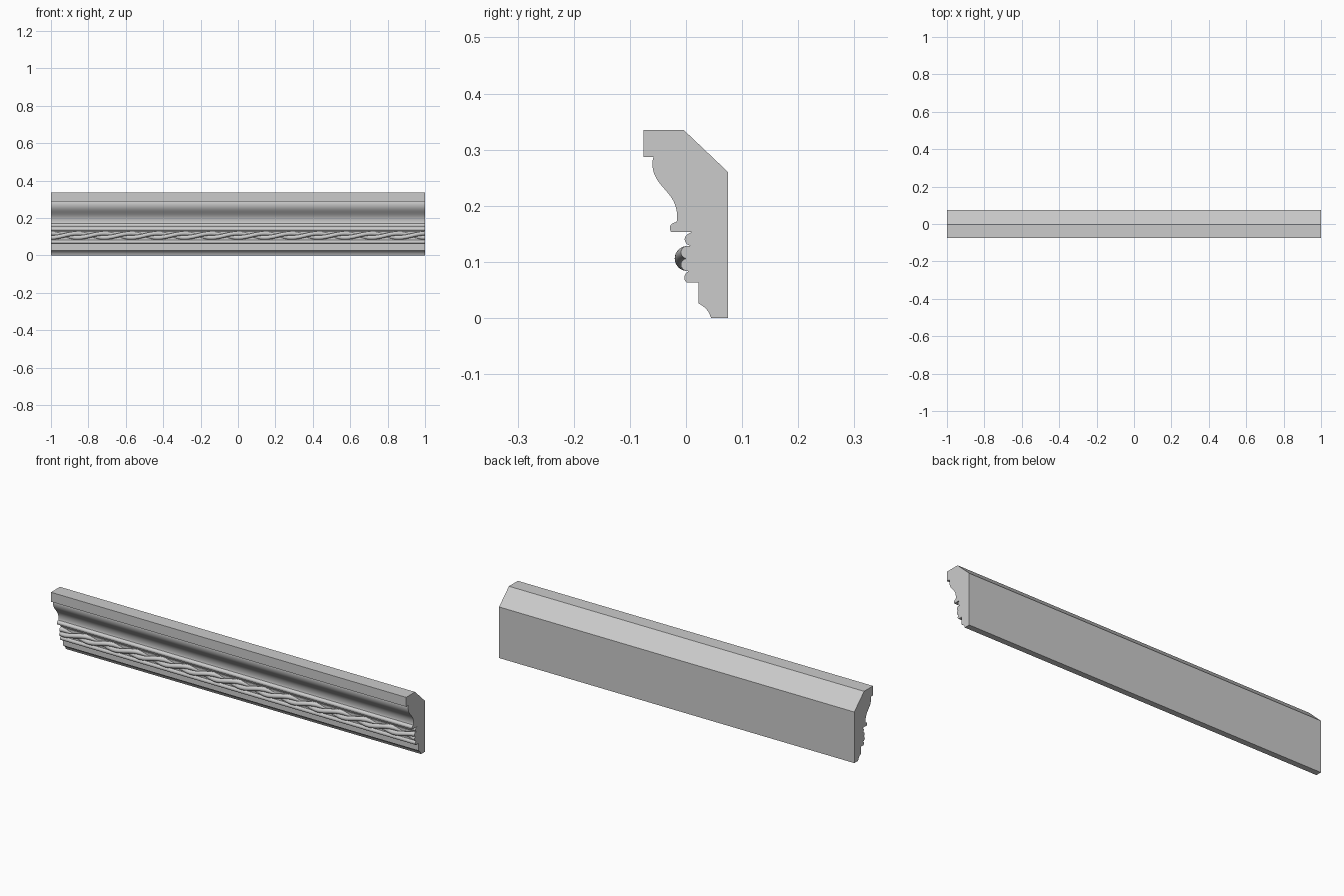
import bpy, bmesh
from math import sin, cos, pi, radians

if "Cube" in bpy.data.objects:
    bpy.data.objects.remove(bpy.data.objects["Cube"])

HALF = 1.0


def bezier(p0, p1, p2, p3, n=12):
    return [tuple((1-t)**3*a + 3*(1-t)**2*t*b + 3*(1-t)*t*t*c + t**3*d
                  for a, b, c, d in zip(p0, p1, p2, p3))
            for t in (i / n for i in range(n + 1))]


def loft(name, rings, angle):
    """Closed solid through a list of equal-length rings of (x, y, z)."""
    bm = bmesh.new()
    loops = [[bm.verts.new(p) for p in r] for r in rings]
    n = len(loops[0])
    for a, b in zip(loops, loops[1:]):
        for i in range(n):
            j = (i + 1) % n
            bm.faces.new((a[i], a[j], b[j], b[i]))
    bm.faces.new(loops[0])
    bm.faces.new(loops[-1])
    bmesh.ops.recalc_face_normals(bm, faces=bm.faces)
    me = bpy.data.meshes.new(name)
    bm.to_mesh(me)
    bm.free()
    ob = bpy.data.objects.new(name, me)
    bpy.context.collection.objects.link(ob)
    bpy.ops.object.select_all(action='DESELECT')
    ob.select_set(True)
    bpy.context.view_layer.objects.active = ob
    bpy.ops.object.shade_smooth_by_angle(angle=radians(angle))
    return ob


# moulding body: (y, z) profile, up the front from the bottom
profile = [(0.075, 0.0), (0.045, 0.0)]
profile += bezier((0.0435, 0.003), (0.04, 0.014), (0.032, 0.021), (0.022, 0.026), 7)  # foot curve
profile += [(0.022, 0.063)]
profile += bezier((0.002, 0.063), (-0.006, 0.068), (-0.004, 0.078), (0.004, 0.083), 8)  # lower bead
profile += [(0.004, 0.128)]
profile += [(0.008, 0.129)]
profile += bezier((0.004, 0.130), (-0.004, 0.135), (-0.005, 0.145), (0.004, 0.150), 8)  # upper bead
profile += [(0.010, 0.153), (-0.027, 0.153)]
profile += bezier((-0.0275, 0.155), (-0.031, 0.163), (-0.027, 0.169), (-0.017, 0.171), 8)  # ledge nose
profile += bezier((-0.016, 0.174), (-0.012, 0.228), (-0.061, 0.230), (-0.060, 0.278), 18)  # crown curve
profile += [(-0.058, 0.287), (-0.076, 0.287), (-0.076, 0.335), (-0.004, 0.335), (0.075, 0.26)]
loft("moulding_body", [[(x, y, z) for y, z in profile] for x in (-HALF, HALF)], 35)

# two twisted rope strands in the channel
CY, CZ, ORBIT, RAD, PITCH = 0.002, 0.106, 0.011, 0.0112, 0.286
STEPS, SIDES = 168, 16
for k in range(2):
    rings = []
    for i in range(STEPS + 1):
        x = -HALF + 2 * HALF * i / STEPS
        t = 2 * pi * (x - HALF) / PITCH + pi / 2 + k * pi
        y0, z0 = CY - ORBIT * cos(t), CZ + ORBIT * sin(t)
        rings.append([(x, y0 + RAD * cos(2 * pi * s / SIDES), z0 + RAD * sin(2 * pi * s / SIDES))
                      for s in range(SIDES)])
    loft(f"rope_strand_{k + 1}", rings, 40)
